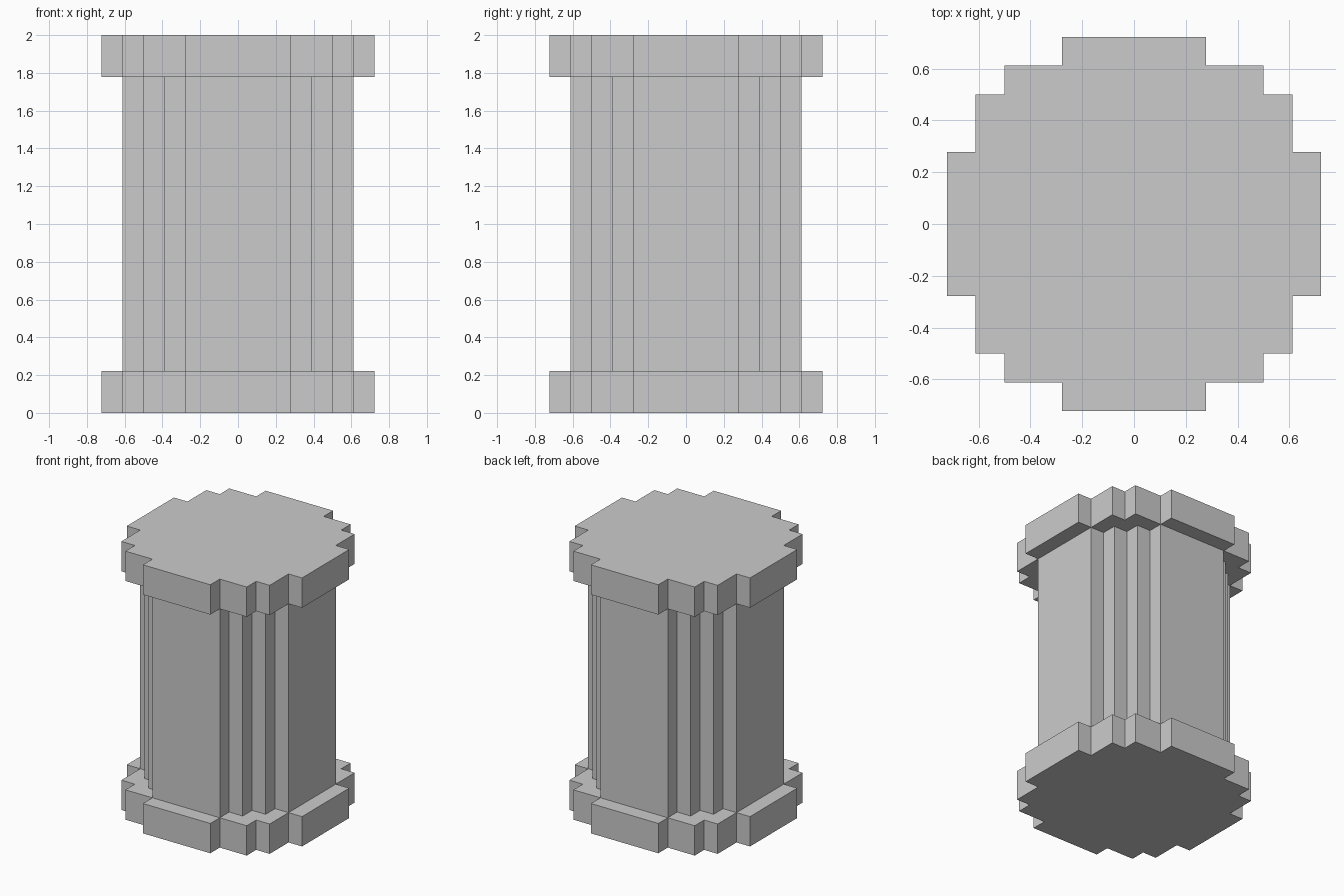
import bpy, bmesh

if "Cube" in bpy.data.objects:
    bpy.data.objects.remove(bpy.data.objects["Cube"])

U = 1 / 18  # grid unit: the column is 36 units tall


def stepped_prism(name, quadrant, z0, z1):
    """Extrude a stepped outline made from four quarter turns of one corner."""
    outline, pts = [], quadrant
    for _ in range(4):
        outline += pts
        pts = [(-y, x) for x, y in pts]
    bm = bmesh.new()
    base = bm.faces.new([bm.verts.new((x * U, y * U, z0 * U)) for x, y in outline])
    ext = bmesh.ops.extrude_face_region(bm, geom=[base], use_keep_orig=True)
    top = [v for v in ext["geom"] if isinstance(v, bmesh.types.BMVert)]
    bmesh.ops.translate(bm, verts=top, vec=(0, 0, (z1 - z0) * U))
    bmesh.ops.recalc_face_normals(bm, faces=bm.faces)
    mesh = bpy.data.meshes.new(name)
    bm.to_mesh(mesh)
    bm.free()
    obj = bpy.data.objects.new(name, mesh)
    bpy.context.collection.objects.link(obj)
    return obj


# One corner of each outline, running from the +x side round to the +y side
slab = [(13, 5), (11, 5), (11, 9), (9, 9), (9, 11), (5, 11), (5, 13)]
core = [(11, 5), (9, 5), (9, 7), (7, 7), (7, 9), (5, 9), (5, 11)]

stepped_prism("base", slab, 0, 4)
stepped_prism("shaft", core, 4, 32)
stepped_prism("capital", slab, 32, 36)
